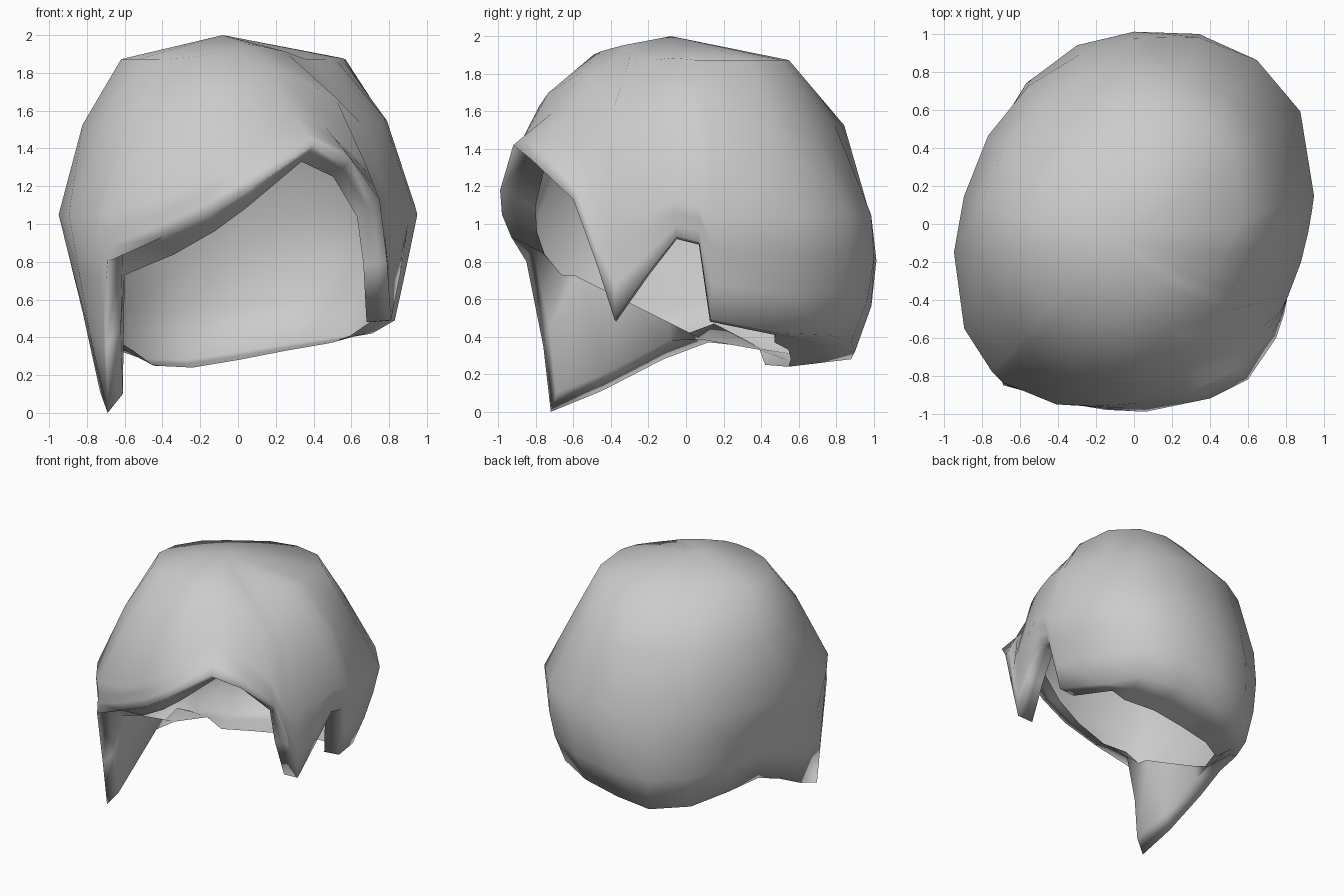
import bpy
import bmesh
from math import sin, cos, asin, atan2, pi
from mathutils import Vector

cube = bpy.data.objects.get("Cube")
if cube:
    bpy.data.objects.remove(cube, do_unlink=True)

UPPER, LOWER = 3, 3
MID = 1.05
CROWN = Vector((-0.08, -0.08, 2.0))

# Lower outline of the hair, counter-clockwise from the front
RIM = [
    # parting and right-hand fringe, down to the sideburn
    (.06, -.99, 1.18), (.4, -.92, 1.42), (.6, -.82, 1.34), (.75, -.6, 1.13),
    (.79, -.48, .8), (.81, -.38, .49),
    # ear notch
    (.86, -.2, .74), (.89, -.05, .93), (.89, .07, .9), (.83, .13, .49),
    # nape
    (.71, .48, .42), (.57, .76, .41), (.3, .88, .37), (0, .9, .32),
    (-.28, .88, .28), (-.52, .68, .29),
    # long side lock
    (-.66, .4, .34), (-.74, .12, .37), (-.76, -.12, .28), (-.73, -.45, .11),
    (-.69, -.72, 0), (-.7, -.76, .35), (-.69, -.85, .8),
    # swept fringe
    (-.4, -.93, .93), (-.15, -.98, 1.05),
]


def outline(az):
    """Widest radius of the head in a direction."""
    return .975 + .085 * sin(2 * az) - .025 * cos(2 * az) - .02 * cos(4 * az)


def dome(az, phi):
    """Point on the skull, fuller high up at the back corner and one side."""
    crest = .95 * sin(phi) ** 6 * max(0, cos(az - .6)) ** 2
    side = .4 * sin(phi) ** 4 * max(0, cos(az - pi)) ** 4
    dip = .3 * sin(phi) * cos(phi) ** 2 * max(0, sin(2 * az))
    r = outline(az) * cos(phi) * (1 + crest + side - dip)
    shift = sin(phi) ** 3
    return Vector((r * cos(az) + CROWN.x * shift, r * sin(az) + CROWN.y * shift,
                   MID + (CROWN.z - MID) * sin(phi)))


def hem(rim):
    """Two points inside the hair: the lip of a rim point, and its inner edge."""
    if rim.x < -.6 and rim.y < .2:          # flat inner wall of the lock
        y = rim.y * .78
        return [rim + Vector((.08, .03, .1)),
                Vector((rim.x * .87, y, .73 - .5 * max(0, y + .6)))]
    if rim.y < -.55:                        # thick fringe
        inner = Vector((rim.x * .84, rim.y * .81, rim.z - .09))
    elif rim.y > .6:                        # nape curling under
        inner = Vector((rim.x * .86, rim.y * .62, rim.z - .04))
    else:
        inner = Vector((rim.x * .84, rim.y * .98, rim.z - .01))
    return [rim.lerp(inner, .5), inner]


def strand(rim):
    """Column of points from the crown over the knee to the rim and hem."""
    rim = Vector(rim)
    az = atan2(rim.y, rim.x)
    low = asin(max(-1, (rim.z - MID) / (CROWN.z - MID)))
    knee = max(0, low + .2)
    points = [dome(az, pi / 2 + (knee - pi / 2) * k / UPPER)
              for k in range(1, UPPER + 1)]
    swell = .07 * max(0, sin(az)) ** 2
    for k in range(1, LOWER + 1):
        s = k / LOWER
        out = Vector((cos(az), sin(az), 0)) * swell * sin(pi * s)
        points.append(dome(az, knee).lerp(rim, s) + out)
    return points + hem(rim)


# Hair shell
bm = bmesh.new()
top = bm.verts.new(CROWN)
columns = [[bm.verts.new(p) for p in strand(r)] for r in RIM]
for i, a in enumerate(columns):
    b = columns[(i + 1) % len(columns)]
    bm.faces.new((top, a[0], b[0]))
    for k in range(len(a) - 1):
        bm.faces.new((a[k], a[k + 1], b[k + 1], b[k]))
mesh = bpy.data.meshes.new("hair")
bm.to_mesh(mesh)
bm.free()
hair = bpy.data.objects.new("hair", mesh)
bpy.context.collection.objects.link(hair)
for face in mesh.polygons:
    face.use_smooth = True

# Single grey colour
grey = bpy.data.materials.new("light_grey")
grey.use_nodes = True
color = (.6, .6, .6, 1)
grey.diffuse_color = color
grey.node_tree.nodes["Principled BSDF"].inputs["Base Color"].default_value = color
mesh.materials.append(grey)
